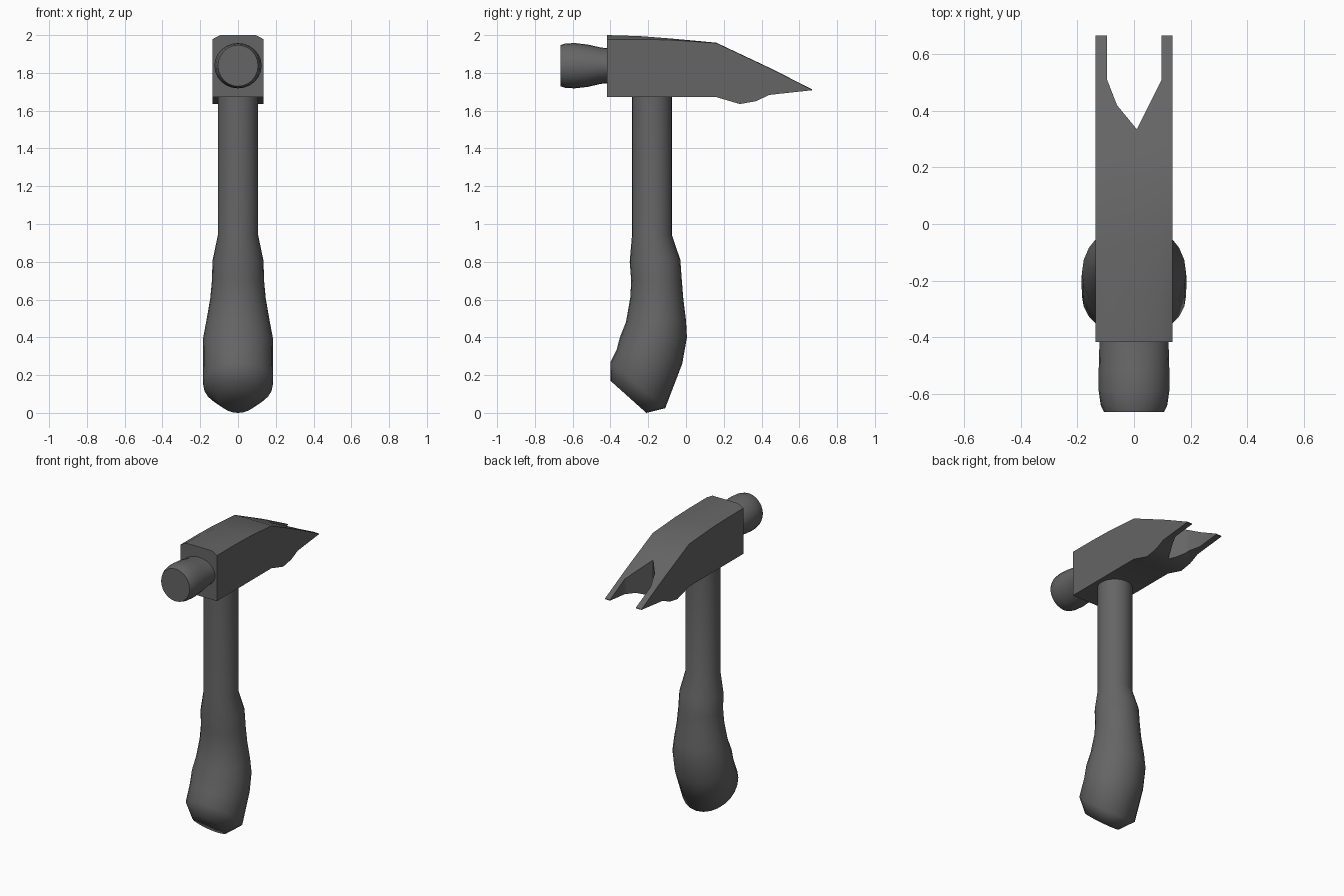
import bpy, bmesh, math
from mathutils import Vector

if "Cube" in bpy.data.objects:
    bpy.data.objects.remove(bpy.data.objects["Cube"])

steel = bpy.data.materials.new("dark_grey")
steel.diffuse_color = (.13, .13, .13, 1)
steel.use_nodes = True
steel.node_tree.nodes["Principled BSDF"].inputs["Base Color"].default_value = steel.diffuse_color


def smooth(ob, angle):
    bpy.ops.object.select_all(action='DESELECT')
    ob.select_set(True)
    bpy.context.view_layer.objects.active = ob
    bpy.ops.object.shade_smooth_by_angle(angle=math.radians(angle))


def loft(name, rings):
    """Skin a closed solid through a list of equal-length rings of points."""
    bm = bmesh.new()
    rows = [[bm.verts.new(p) for p in ring] for ring in rings]
    n = len(rows[0])
    for a, b in zip(rows, rows[1:]):
        for i in range(n):
            j = (i + 1) % n
            bm.faces.new((a[i], a[j], b[j], b[i]))
    bm.faces.new(rows[0])
    bm.faces.new(rows[-1])
    bmesh.ops.recalc_face_normals(bm, faces=bm.faces)
    me = bpy.data.meshes.new(name)
    bm.to_mesh(me)
    bm.free()
    me.materials.append(steel)
    ob = bpy.data.objects.new(name, me)
    bpy.context.collection.objects.link(ob)
    return ob


def tilted_ring(front, back, half_width, sides=24):
    """Ellipse spanning two (y, z) points, with the given half width in x."""
    f, b = Vector((0, *front)), Vector((0, *back))
    mid, arm = (f + b) / 2, (b - f) / 2
    side = Vector((half_width, 0, 0))
    return [mid + side * math.cos(t) + arm * math.sin(t)
            for t in (2 * math.pi * i / sides for i in range(sides))]


# Handle: straight shaft flowing into a curved grip with a slanted butt
handle = [
    ((-.286, 1.68), (-.074, 1.68), .107),
    ((-.286, .94), (-.074, .94), .107),
    ((-.298, .80), (-.03, .81), .135),
    ((-.29, .70), (-.022, .70), .138),
    ((-.295, .61), (-.014, .60), .147),
    ((-.318, .48), (.0, .49), .168),
    ((-.35, .40), (.005, .40), .184),
    ((-.367, .335), (-.02, .26), .186),
    ((-.40, .27), (-.11, .025), .184),
    ((-.40, .17), (-.21, .0), .108),
]
smooth(loft("handle", [tilted_ring(*s) for s in handle]), 60)

# Striking face: short peg, waisted only in height, as (y, half height, half width)
peg = [(-.40, .092, .122), (-.45, .096, .123), (-.52, .112, .125),
       (-.59, .12, .125), (-.64, .117, .118), (-.665, .109, .106)]
smooth(loft("striking_peg", [tilted_ring((y, 1.838 - h), (y, 1.838 + h), w)
                             for y, h, w in peg]), 40)

# Head: sections along y as (y, bottom, top edge, top centre)
W = .136
sections = [
    (-.417, 1.672, 1.978, 2.0),
    (-.25, 1.672, 1.978, 1.995),
    (-.08, 1.672, 1.974, 1.982),
    (.16, 1.672, 1.958, 1.960),
    (.285, 1.635, 1.899, 1.901),
    (.37, 1.65, 1.859, 1.861),
    (.44, 1.683, 1.826, 1.828),
    (.50, 1.69, 1.796, 1.798),
    (.667, 1.708, 1.711, 1.713),
]
head = loft("claw_head", [
    [(-W, y, b), (-W, y, e), (-.095, y, c), (.095, y, c), (W, y, e), (W, y, b)]
    for y, b, e, c in sections])

# Notch between the claws
outline = [(.010, .335), (.098, .51), (.098, .8), (-.095, .8),
           (-.095, .51), (-.060, .42)]
cutter = loft("notch_cutter", [[(x, y, z) for x, y in outline]
                               for z in (1.5, 2.1)])
cutter.hide_render = True
cut = head.modifiers.new("claw_notch", 'BOOLEAN')
cut.operation = 'DIFFERENCE'
cut.solver = 'EXACT'
cut.object = cutter
bpy.context.view_layer.objects.active = head
bpy.ops.object.modifier_apply(modifier=cut.name)
bpy.data.objects.remove(cutter)
smooth(head, 30)
